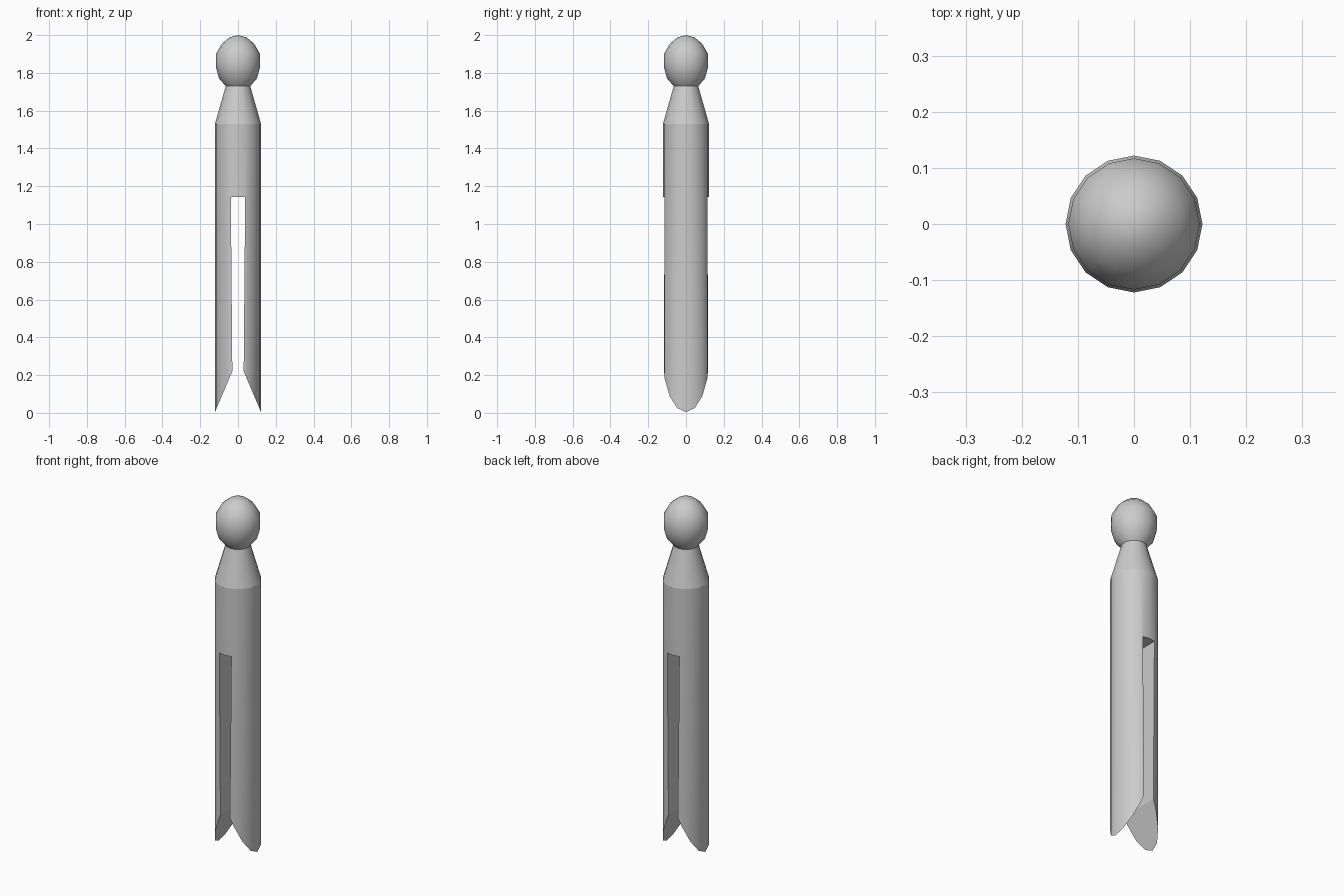
import bpy, bmesh, math

if "Cube" in bpy.data.objects:
    bpy.data.objects.remove(bpy.data.objects["Cube"])

SIDES = 16
SHOULDER, FLARE = 1.53, 0.22


def make_object(name, bm):
    bmesh.ops.recalc_face_normals(bm, faces=bm.faces)
    mesh = bpy.data.meshes.new(name)
    bm.to_mesh(mesh)
    bm.free()
    obj = bpy.data.objects.new(name, mesh)
    bpy.context.collection.objects.link(obj)
    return obj


def lathe(name, profile):
    # closed lathe: flat cap at the bottom, pole at the top
    bm = bmesh.new()
    rings = [[bm.verts.new((r * math.cos(2 * math.pi * i / SIDES),
                            r * math.sin(2 * math.pi * i / SIDES), z))
              for i in range(SIDES)] for r, z in profile]
    for lo, hi in zip(rings, rings[1:]):
        for i in range(SIDES):
            j = (i + 1) % SIDES
            bm.faces.new((lo[i], lo[j], hi[j], hi[i]))
    bm.faces.new(rings[0])
    pole = bm.verts.new((0, 0, 2.0))
    for i in range(SIDES):
        bm.faces.new((rings[-1][i], rings[-1][(i + 1) % SIDES], pole))
    return make_object(name, bm)


# Turned body, tapered neck and round head
peg = lathe("clothes_peg", [
    (0.122, -0.1), (0.122, SHOULDER), (0.065, 1.73),
    (0.100, 1.77), (0.117, 1.83), (0.117, 1.90),
    (0.085, 1.955), (0.045, 1.988)])

# Slot that tapers downward, then flares to pointed prong tips
half = [(0.038, 1.142), (0.03, FLARE), (0.122, 0.004), (0.2142, -0.212)]
outline = half + [(-x, z) for x, z in reversed(half)]
bm = bmesh.new()
face = bm.faces.new([bm.verts.new((x, -0.3, z)) for x, z in outline])
ext = bmesh.ops.extrude_face_region(bm, geom=[face])
bmesh.ops.translate(bm, vec=(0, 0.6, 0),
                    verts=[v for v in ext["geom"] if isinstance(v, bmesh.types.BMVert)])
cutter = make_object("slot_cutter", bm)
cutter.hide_render = True

mod = peg.modifiers.new("slot", "BOOLEAN")
mod.operation = "DIFFERENCE"
mod.solver = "EXACT"
mod.object = cutter
bpy.context.view_layer.objects.active = peg
peg.select_set(True)
bpy.ops.object.modifier_apply(modifier=mod.name)
bpy.data.objects.remove(cutter)

# Smooth round surfaces, crisp shoulder and slot edges
bpy.ops.object.shade_smooth_by_angle(angle=math.radians(35))
bm = bmesh.new()
bm.from_mesh(peg.data)
for e in bm.edges:
    if any(all(abs(v.co.z - z) < 1e-3 for v in e.verts) for z in (SHOULDER, FLARE)):
        e.smooth = False
bm.to_mesh(peg.data)
bm.free()
